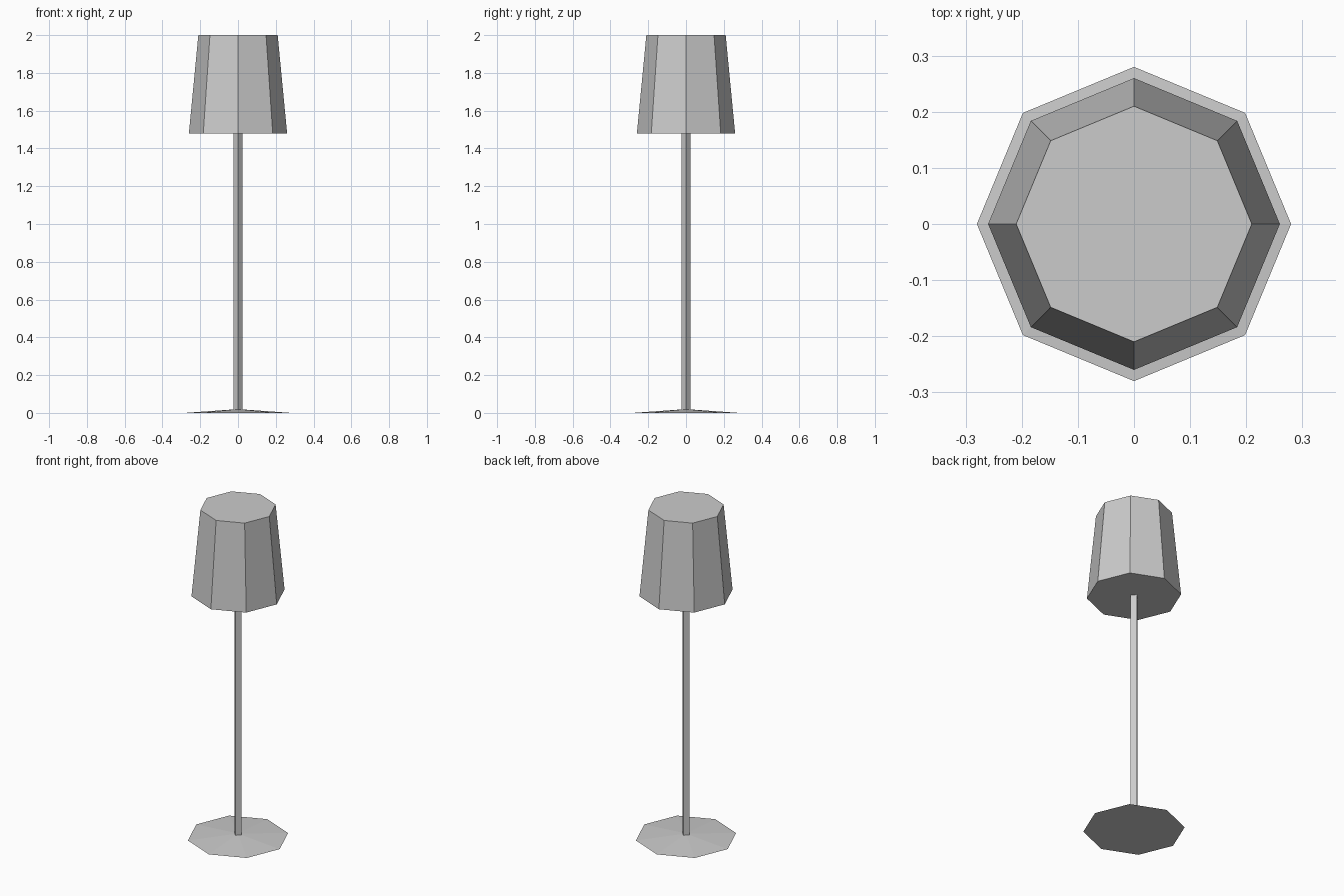
import bpy

if "Cube" in bpy.data.objects:
    bpy.data.objects.remove(bpy.data.objects["Cube"])


def tapered(name, sides, r_bottom, r_top, z0, z1):
    """Flat-shaded tapered prism with a corner on each axis."""
    bpy.ops.mesh.primitive_cone_add(vertices=sides, radius1=r_bottom, radius2=r_top,
                                    depth=z1 - z0, location=(0, 0, (z0 + z1) / 2))
    obj = bpy.context.object
    obj.name = name
    return obj


# Shallow eight-sided foot rising to a low point
tapered("base", 8, 0.28, 0.0, 0.0, 0.02)

# Slim square pole turned corner-forward
tapered("pole", 4, 0.025, 0.025, 0.015, 1.48)

# Closed eight-sided shade, narrower at the top
tapered("shade", 8, 0.26, 0.21, 1.48, 2.0)
